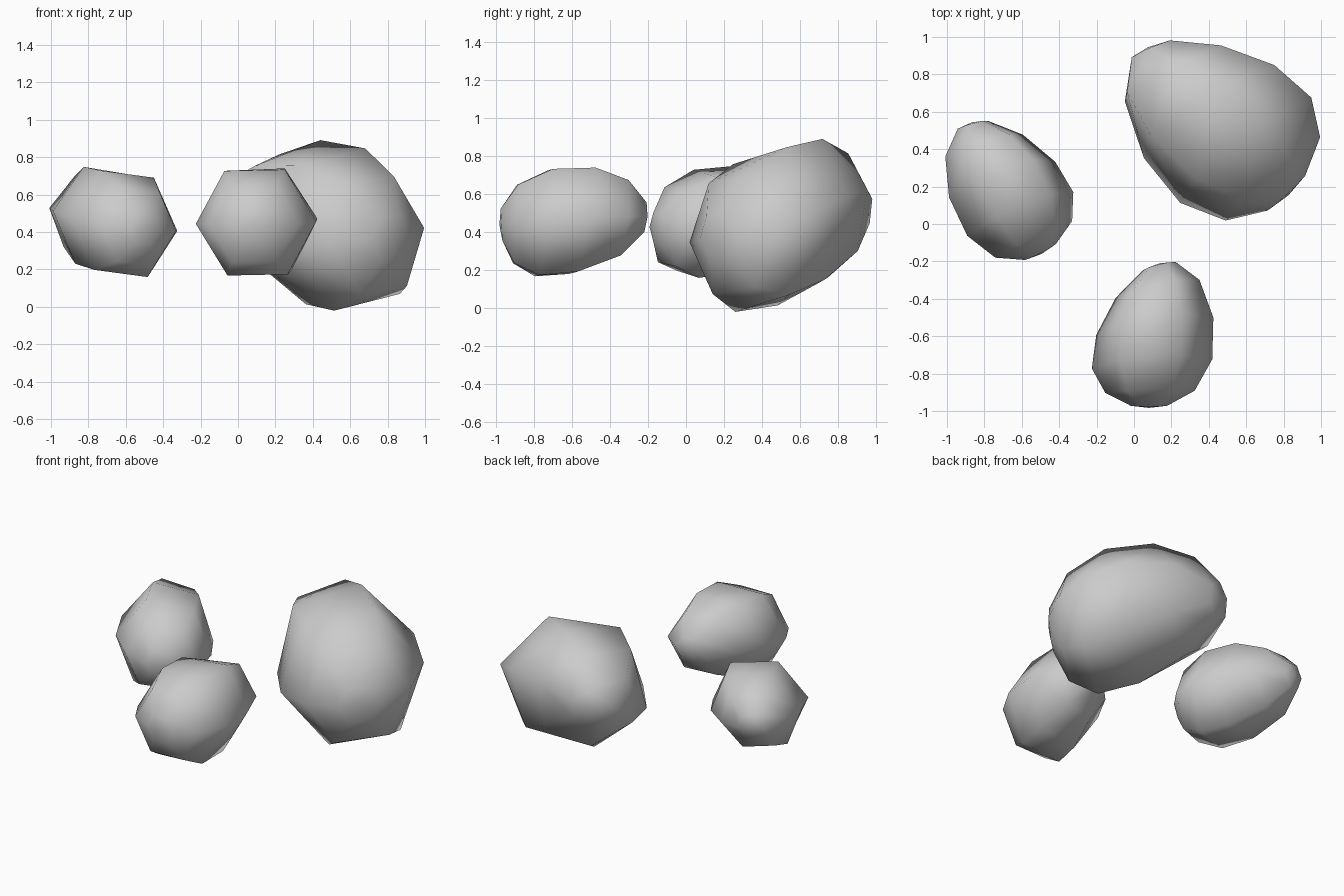
import bpy
import bmesh
from math import cos, sin, radians, tau
from mathutils import Vector

cube = bpy.data.objects.get("Cube")
if cube:
    bpy.data.objects.remove(cube)

stone = bpy.data.materials.new("plain_grey")
stone.use_nodes = True
grey = (0.6, 0.6, 0.6, 1)
stone.diffuse_color = grey
stone.node_tree.nodes["Principled BSDF"].inputs["Base Color"].default_value = grey

SIDES = 6
# Rings from tip to base: position along the axis, radius, backward lean
PROFILE = [(0, 0.28, 0.1), (0.163, 0.71, 0.12), (0.43, 0.98, 0.18),
           (0.7, 1, 0.13), (0.9, 0.74, 0.05), (1, 0.3, -0.05)]


def egg_stone(name, tip, base, radius, yaws, rolls):
    """Six-sided egg whose rings turn and twist gradually from tip to base."""
    tip, base = Vector(tip), Vector(base)
    turn, twist = Vector(yaws), Vector(rolls)
    bm = bmesh.new()
    rings = []
    for t, r, lean in PROFILE:
        blend = Vector((1 - t, t))
        yaw, roll = radians(turn.dot(blend)), radians(twist.dot(blend))
        across = Vector((cos(yaw), sin(yaw), 0))
        upward = Vector((-sin(yaw) * lean, cos(yaw) * lean, 1))
        centre = tip.lerp(base, t)
        ring = []
        for i in range(SIDES):
            a = tau * i / SIDES + roll
            ring.append(bm.verts.new(centre + radius * r * (across * cos(a) + upward * sin(a))))
        rings.append(ring)
    # Side faces
    for upper, lower in zip(rings, rings[1:]):
        for i in range(SIDES):
            j = (i + 1) % SIDES
            bm.faces.new((upper[i], upper[j], lower[j], lower[i]))
    # Shallow end caps
    for ring, t in ((rings[0], -0.02), (rings[-1], 1.015)):
        pole = bm.verts.new(tip.lerp(base, t))
        for i in range(SIDES):
            bm.faces.new((ring[i], ring[(i + 1) % SIDES], pole))
    bmesh.ops.recalc_face_normals(bm, faces=bm.faces)
    for face in bm.faces:
        face.smooth = True
    mesh = bpy.data.meshes.new(name)
    bm.to_mesh(mesh)
    bm.free()
    mesh.materials.append(stone)
    obj = bpy.data.objects.new(name, mesh)
    bpy.context.collection.objects.link(obj)


# The three stones
egg_stone("large_stone", (0.09, 0.93, 0.515), (0.815, 0.165, 0.37), 0.458, (24, 43), (28, 4))
egg_stone("front_stone", (0.135, -0.225, 0.475), (0.08, -0.972, 0.44), 0.323, (14, 0), (4, 0))
egg_stone("side_stone", (-0.86, 0.53, 0.5), (-0.5, -0.15, 0.42), 0.309, (15, 27), (-12, -5))
